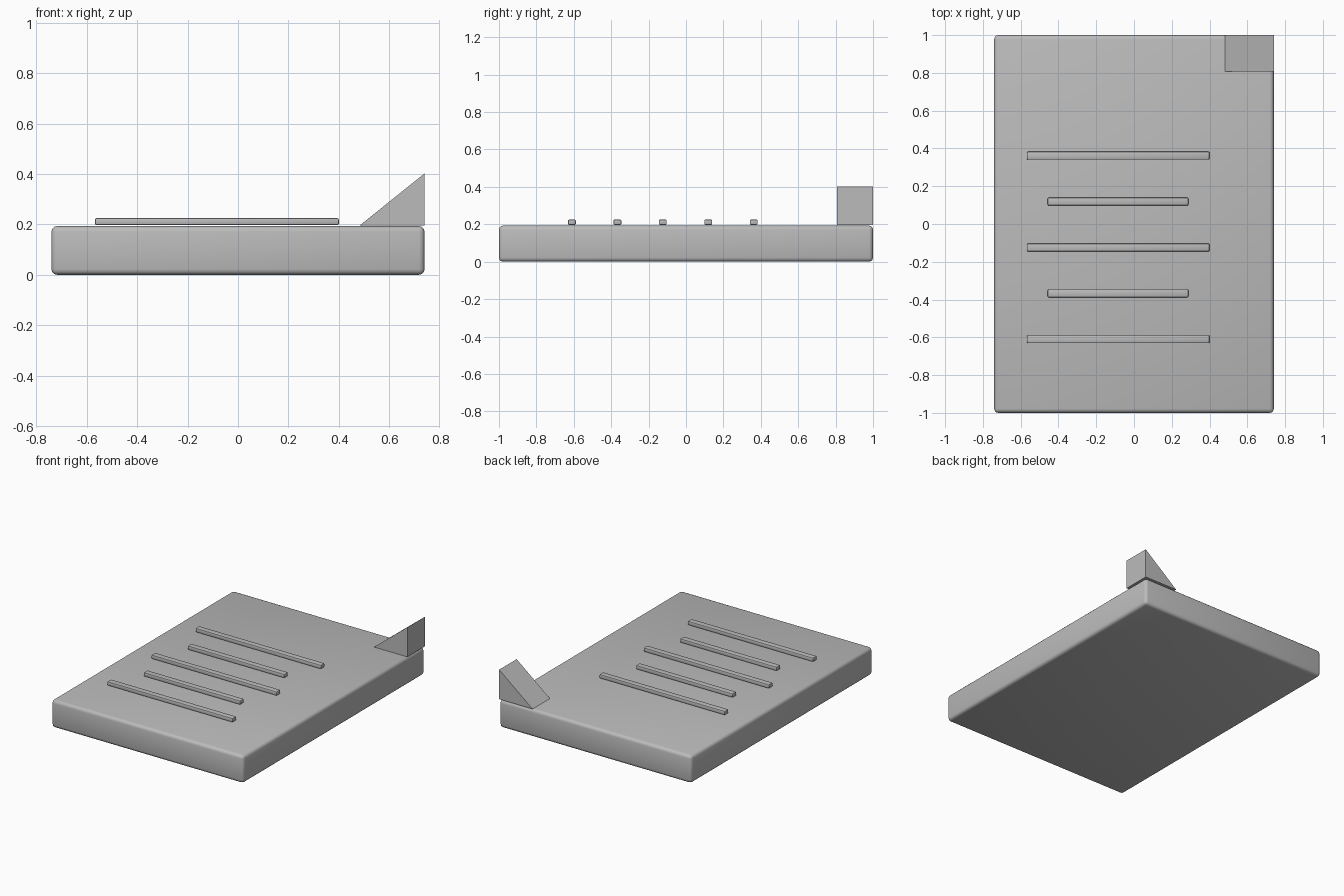
import bpy
import bmesh
import math

default = bpy.data.objects.get("Cube")
if default:
    bpy.data.objects.remove(default, do_unlink=True)

grey = bpy.data.materials.new("plain_grey")
grey.use_nodes = True
COLOUR = (0.5, 0.5, 0.5, 1)
grey.diffuse_color = COLOUR
grey.node_tree.nodes["Principled BSDF"].inputs["Base Color"].default_value = COLOUR


def add_object(name, bm):
    bmesh.ops.recalc_face_normals(bm, faces=bm.faces[:])
    mesh = bpy.data.meshes.new(name)
    bm.to_mesh(mesh)
    bm.free()
    mesh.materials.append(grey)
    obj = bpy.data.objects.new(name, mesh)
    bpy.context.collection.objects.link(obj)
    return obj


def rounded_box(name, x, y, z, radius, segments=3):
    """Box between the (low, high) limits on each axis, with rounded edges."""
    bm = bmesh.new()
    bmesh.ops.create_cube(bm, size=1)
    for v in bm.verts:
        v.co = [lim[0] if c < 0 else lim[1] for c, lim in zip(v.co, (x, y, z))]
    bmesh.ops.bevel(bm, geom=bm.edges[:], offset=radius, segments=segments,
                    profile=0.5, affect='EDGES', clamp_overlap=True)
    obj = add_object(name, bm)
    bpy.ops.object.select_all(action='DESELECT')
    obj.select_set(True)
    bpy.context.view_layer.objects.active = obj
    bpy.ops.object.shade_smooth_by_angle(angle=math.radians(40))
    return obj


# Thick slab
rounded_box("slab", (-0.74, 0.74), (-1, 1), (0, 0.193), 0.022)

# Raised lines, alternating long and short
for i in range(5):
    y = -0.61 + i * 0.243
    x = (-0.457, 0.288) if i % 2 else (-0.567, 0.4)
    rounded_box(f"raised_line_{i + 1}", x, (y - 0.021, y + 0.021),
                (0.197, 0.225), 0.006, 2)

# Turned-up corner wedge, rising towards the left edge
bm = bmesh.new()
profile = [(0.483, 0.196), (0.74, 0.196), (0.74, 0.402)]
face = bm.faces.new([bm.verts.new((x, 0.808, z)) for x, z in profile])
side = bmesh.ops.extrude_face_region(bm, geom=[face])["geom"]
bmesh.ops.translate(bm, vec=(0, 0.192, 0),
                    verts=[g for g in side if isinstance(g, bmesh.types.BMVert)])
add_object("corner_wedge", bm)
